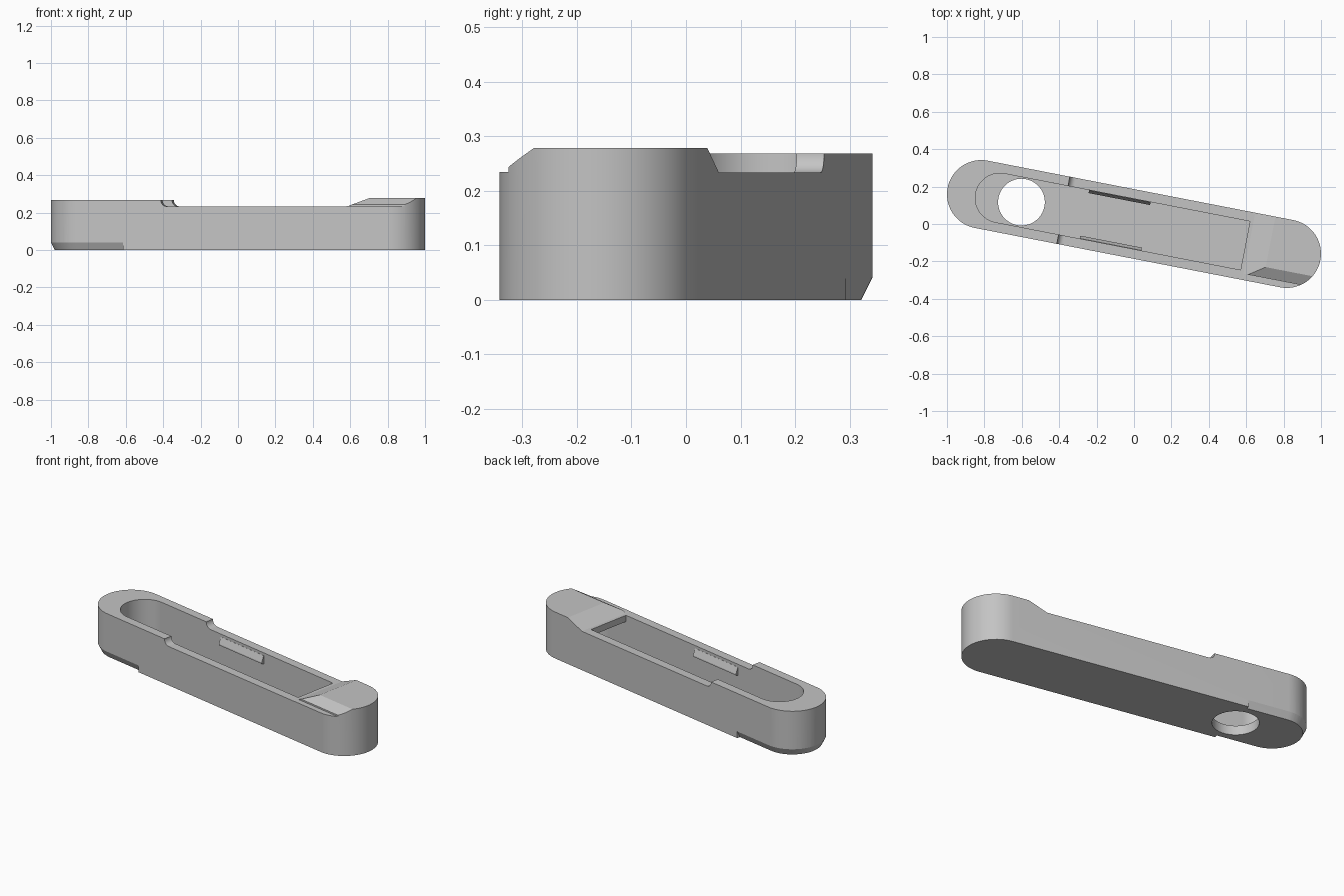
import bpy, bmesh, math
from mathutils import Vector

cube = bpy.data.objects.get("Cube")
if cube:
    bpy.data.objects.remove(cube, do_unlink=True)

YAW = math.radians(-11)
R, HALF = 0.183, 0.832          # end radius, distance to end centres
POCKET_R, POCKET_U = 0.132, 0.73

grey = bpy.data.materials.new("light_grey")
grey.use_nodes = True
grey.diffuse_color = (0.55, 0.55, 0.55, 1)
grey.node_tree.nodes["Principled BSDF"].inputs["Base Color"].default_value = grey.diffuse_color


def loft(name, rings):
    """Solid skinned through equal-length rings, capped at both ends."""
    bm = bmesh.new()
    vs = [[bm.verts.new(p) for p in ring] for ring in rings]
    n = len(vs[0])
    for a, b in zip(vs, vs[1:]):
        for i in range(n):
            j = (i + 1) % n
            bm.faces.new((a[i], a[j], b[j], b[i]))
    bm.faces.new(vs[0])
    bm.faces.new(vs[-1])
    bmesh.ops.recalc_face_normals(bm, faces=bm.faces)
    mesh = bpy.data.meshes.new(name)
    bm.to_mesh(mesh)
    bm.free()
    obj = bpy.data.objects.new(name, mesh)
    bpy.context.collection.objects.link(obj)
    mesh.materials.append(grey)
    return obj


def arc(cx, cy, r, a0, a1, n=40):
    return [(cx + r * math.cos(math.radians(a0 + (a1 - a0) * i / n)),
             cy + r * math.sin(math.radians(a0 + (a1 - a0) * i / n))) for i in range(n + 1)]


def upright(name, outline, z0, z1):
    return loft(name, [[(x, y, z) for x, y in outline] for z in (z0, z1)])


def across(name, profile, y0, y1):
    return loft(name, [[(x, y, z) for x, z in profile] for y in (y0, y1)])


def along(name, profile, x0, x1):
    return loft(name, [[(x, y, z) for y, z in profile] for x in (x0, x1)])


def stadium(r, u):
    return arc(-u, 0, r, 90, 270) + arc(u, 0, r, -90, 90)


def cut(target, cutter):
    cutter.hide_render = True
    mod = target.modifiers.new("cut", 'BOOLEAN')
    mod.operation = 'DIFFERENCE'
    mod.solver = 'EXACT'
    mod.object = cutter
    bpy.context.view_layer.objects.active = target
    bpy.ops.object.modifier_apply(modifier=mod.name)
    bpy.data.objects.remove(cutter, do_unlink=True)


# Long rounded body
body = upright("body", stadium(R, HALF), 0, 0.3)

# Stepped top: high rim, filleted step, low rim, ramp, raised end
top = [(-1.2, 0.268)] + arc(-0.352, 0.266, 0.033, 180, 270, 10)
top.insert(1, (-0.385, 0.268))
top += [(0.625, 0.233), (0.735, 0.278), (1.2, 0.278), (1.2, 0.5), (-1.2, 0.5)]
cut(body, across("top_cutter", top, -0.4, 0.4))

# Bevel and narrow ledge on the front edge of the raised end
bevel = [(-0.15, 0.234), (-0.15, 0.243), (-0.092, 0.278), (-0.042, 0.308),
         (-0.3, 0.308), (-0.3, 0.234)]
cut(body, along("bevel_cutter", bevel, 0.6, 1.2))

# Open pocket, with a deeper cavity running under the raised end
slot = arc(-POCKET_U, 0, POCKET_R, 90, 270) + [(0.606, -POCKET_R), (0.606, POCKET_R)]
cut(body, upright("cavity_cutter", stadium(POCKET_R, POCKET_U), 0.055, 0.195))
cut(body, upright("slot_cutter", slot, 0.15, 0.5))

# Round hole through the floor
cut(body, upright("hole_cutter", arc(-0.613, 0, 0.125, 0, 354.375, 63), -0.1, 0.12))

# Chamfer swept around the bottom of the far end
wedge = [(-0.03, -0.02), (0.02, 0.08), (0.06, 0.08), (0.06, -0.02)]
paths = []
for off, z in wedge:
    r = R + off
    path = [(-0.59, r)] + arc(-HALF, 0, r, 90, 270) + [(-0.59, -r)]
    paths.append([(x, y, z) for x, y in path])
cut(body, loft("chamfer_cutter", list(zip(*paths))))

# Snap tabs on both long pocket walls
parts = [body]
for side, u0, name in ((1, -0.27, "back_snap_tab"), (-1, -0.27, "front_snap_tab")):
    tab = [(0.14, 0.216), (0.131, 0.216), (0.116, 0.18), (0.116, 0.172), (0.131, 0.165), (0.14, 0.165)]
    parts.append(along(name, [(side * v, z) for v, z in tab], u0, u0 + 0.335))

for obj in parts:
    obj.rotation_euler.z = YAW
    bpy.ops.object.select_all(action='DESELECT')
    obj.select_set(True)
    bpy.context.view_layer.objects.active = obj
    bpy.ops.object.shade_smooth_by_angle(angle=math.radians(15))
